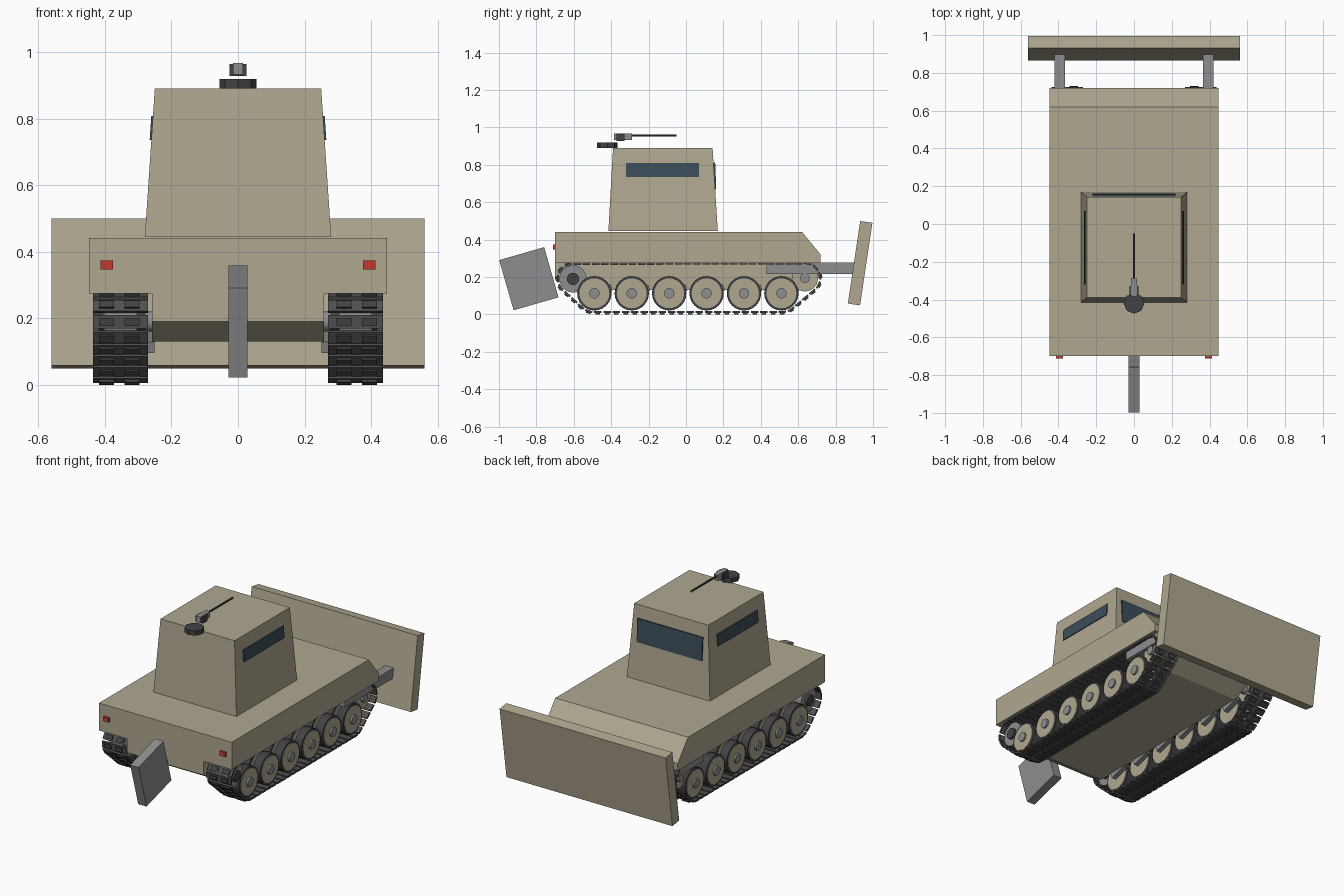
import bpy, bmesh
from math import cos, sin, pi, hypot, atan2, radians
from mathutils import Matrix, Vector

if "Cube" in bpy.data.objects:
    bpy.data.objects.remove(bpy.data.objects["Cube"])


def mat(name, r, g, b):
    m = bpy.data.materials.new(name)
    m.diffuse_color = (r, g, b, 1)
    m.use_nodes = True
    m.node_tree.nodes["Principled BSDF"].inputs["Base Color"].default_value = m.diffuse_color
    return m


TAN = mat("tan_paint", 0.43, 0.39, 0.28)
STEEL = mat("steel", 0.27, 0.27, 0.28)
DARK = mat("dark_metal", 0.055, 0.055, 0.06)
TRACK = mat("track_metal", 0.08, 0.08, 0.08)
GLASS = mat("window_glass", 0.045, 0.075, 0.105)
RED = mat("red_lamp", 0.55, 0.04, 0.03)


def finish(name, bm, material):
    bmesh.ops.recalc_face_normals(bm, faces=bm.faces)
    me = bpy.data.meshes.new(name)
    bm.to_mesh(me)
    bm.free()
    me.materials.append(material)
    ob = bpy.data.objects.new(name, me)
    bpy.context.collection.objects.link(ob)
    return ob


def add_box(bm, center, size, angle=0.0, axis='X', offset=(0, 0, 0)):
    m = (Matrix.Translation(center) @ Matrix.Rotation(angle, 4, axis)
         @ Matrix.Translation(offset) @ Matrix.Diagonal((*size, 1)))
    bmesh.ops.create_cube(bm, size=1, matrix=m)


def box(name, center, size, material, angle=0.0, axis='X'):
    bm = bmesh.new()
    add_box(bm, center, size, angle, axis)
    return finish(name, bm, material)


def prism(name, profile, half_width, material):
    """Extrude a (y, z) profile across x."""
    bm = bmesh.new()
    f = bm.faces.new([bm.verts.new((-half_width, y, z)) for y, z in profile])
    ext = bmesh.ops.extrude_face_region(bm, geom=[f])
    vs = [v for v in ext["geom"] if isinstance(v, bmesh.types.BMVert)]
    bmesh.ops.translate(bm, vec=(2 * half_width, 0, 0), verts=vs)
    return finish(name, bm, material)


def disc(name, center, r, depth, material, axis='X', n=24):
    rot = {'X': Matrix.Rotation(pi / 2, 4, 'Y'), 'Y': Matrix.Rotation(pi / 2, 4, 'X'),
           'Z': Matrix.Identity(4)}[axis]
    bm = bmesh.new()
    bmesh.ops.create_cone(bm, cap_ends=True, segments=n, radius1=r, radius2=r, depth=depth,
                          matrix=Matrix.Translation(center) @ rot)
    ob = finish(name, bm, material)
    if n > 12:
        for p in ob.data.polygons:
            p.use_smooth = len(p.vertices) == 4
        ob.data.set_sharp_from_angle(angle=radians(40))
    return ob


# Hull
prism("upper_hull", [(-0.70, 0.275), (-0.70, 0.442), (0.62, 0.442), (0.72, 0.32), (0.72, 0.275)],
      0.448, TAN)
prism("lower_hull", [(-0.70, 0.28), (-0.70, 0.19), (-0.60, 0.13), (0.60, 0.13), (0.72, 0.20),
                     (0.72, 0.28)], 0.258, TAN)

# Cabin: tapered box
bm = bmesh.new()
add_box(bm, (0, -0.1225, 0.6675), (0.56, 0.585, 0.445))
for v in bm.verts:
    if v.co.z > 0.7:
        v.co.x *= 0.25 / 0.28
        v.co.y = 0.142 if v.co.y > 0 else -0.39
finish("cabin", bm, TAN)
box("windscreen", (0, 0.153, 0.74), (0.44, 0.012, 0.142), GLASS, 0.04)
for s, side in ((-1, "left"), (1, "right")):
    box(f"{side}_window", (s * 0.258, -0.125, 0.772), (0.010, 0.39, 0.073), GLASS,
        -s * 0.067, 'Y')
    box(f"{side}_tail_lamp", (s * 0.394, -0.704, 0.36), (0.038, 0.016, 0.027), RED)

# Dozer blade and arms, rear spade
box("dozer_blade", (0, 0.931, 0.274), (1.12, 0.066, 0.446), TAN, radians(-8.5))
for s, side in ((-1, "left"), (1, "right")):
    box(f"{side}_blade_arm", (s * 0.393, 0.67, 0.247), (0.056, 0.48, 0.062), STEEL)
box("rear_spade", (0, -0.84, 0.191), (0.056, 0.25, 0.279), STEEL, radians(16))

# Roof gun
disc("gun_mount", (0, -0.42, 0.905), 0.055, 0.028, DARK, 'Z', 8)
box("gun_cradle", (0, -0.35, 0.946), (0.05, 0.045, 0.037), DARK)
box("gun_receiver", (0, -0.337, 0.95), (0.03, 0.096, 0.036), STEEL)
disc("gun_barrel", (0, -0.17, 0.956), 0.006, 0.24, DARK, 'Y', 8)

# Running gear
WHEELS = [(-0.49 + 0.2 * i, 0.113) for i in range(6)]
SPROCKET, IDLER = (-0.604, 0.19), (0.636, 0.193)


def track_path(count):
    """Evenly spaced points on the belt wrapped around the end wheels."""
    pts = []
    for (cy, cz), r in ((SPROCKET, 0.08), (WHEELS[0], 0.1), (WHEELS[-1], 0.1), (IDLER, 0.08)):
        pts += [(cy + r * cos(k * pi / 24), cz + r * sin(k * pi / 24)) for k in range(48)]
    pts.sort()

    def chain(seq):
        out = []
        for p in seq:
            while len(out) > 1 and ((out[-1][0] - out[-2][0]) * (p[1] - out[-2][1])
                                    - (out[-1][1] - out[-2][1]) * (p[0] - out[-2][0])) <= 0:
                out.pop()
            out.append(p)
        return out[:-1]
    loop = chain(pts) + chain(pts[::-1])
    segs = list(zip(loop, loop[1:] + loop[:1]))
    total = sum(hypot(b[0] - a[0], b[1] - a[1]) for a, b in segs)
    res, run, i = [], 0.0, 0
    for a, b in segs:
        d = hypot(b[0] - a[0], b[1] - a[1])
        while i < count and i * total / count <= run + d:
            t = (i * total / count - run) / d
            res.append((a[0] + t * (b[0] - a[0]), a[1] + t * (b[1] - a[1]),
                        atan2(b[1] - a[1], b[0] - a[0])))
            i += 1
        run += d
    return res


LINKS = track_path(62)
for s, side in ((-1, "left"), (1, "right")):
    # Track links: plate with two raised pads on the outer face
    plates, pads = bmesh.new(), bmesh.new()
    for y, z, a in LINKS:
        c = (s * 0.353, y, z)
        add_box(plates, c, (0.165, 0.04, 0.011), a)
        for dx in (-0.035, 0.042):
            add_box(pads, c, (0.045, 0.024, 0.010), a, offset=(s * dx, 0, -0.008))
    finish(f"{side}_track_plates", plates, TRACK)
    finish(f"{side}_track_pads", pads, DARK)

    # Road wheels in pairs, with tyres, hubs and swing arms
    for i, (y, z) in enumerate(WHEELS, 1):
        for x, row, out in ((0.39, "outer", 1), (0.313, "inner", -1)):
            disc(f"{side}_{row}_tyre_{i}", (s * x, y, z), 0.092, 0.05, DARK)
            disc(f"{side}_{row}_wheel_{i}", (s * (x + out * 0.001), y, z), 0.08, 0.056, TAN)
        disc(f"{side}_hub_{i}", (s * 0.36, y, z), 0.028, 0.14, STEEL, n=16)
        box(f"{side}_swing_arm_{i}", (s * 0.266, y + 0.04, 0.128), (0.03, 0.11, 0.035), STEEL,
            radians(17))

    # Drive sprocket and idler
    disc(f"{side}_sprocket", (s * 0.353, *SPROCKET), 0.073, 0.10, STEEL)
    disc(f"{side}_sprocket_hub", (s * 0.348, *SPROCKET), 0.033, 0.14, DARK, n=16)
    disc(f"{side}_sprocket_axle", (s * 0.28, *SPROCKET), 0.03, 0.06, STEEL, n=16)
    disc(f"{side}_idler", (s * 0.35, *IDLER), 0.07, 0.10, TAN)
    disc(f"{side}_idler_hub", (s * 0.34, *IDLER), 0.026, 0.15, STEEL, n=16)
